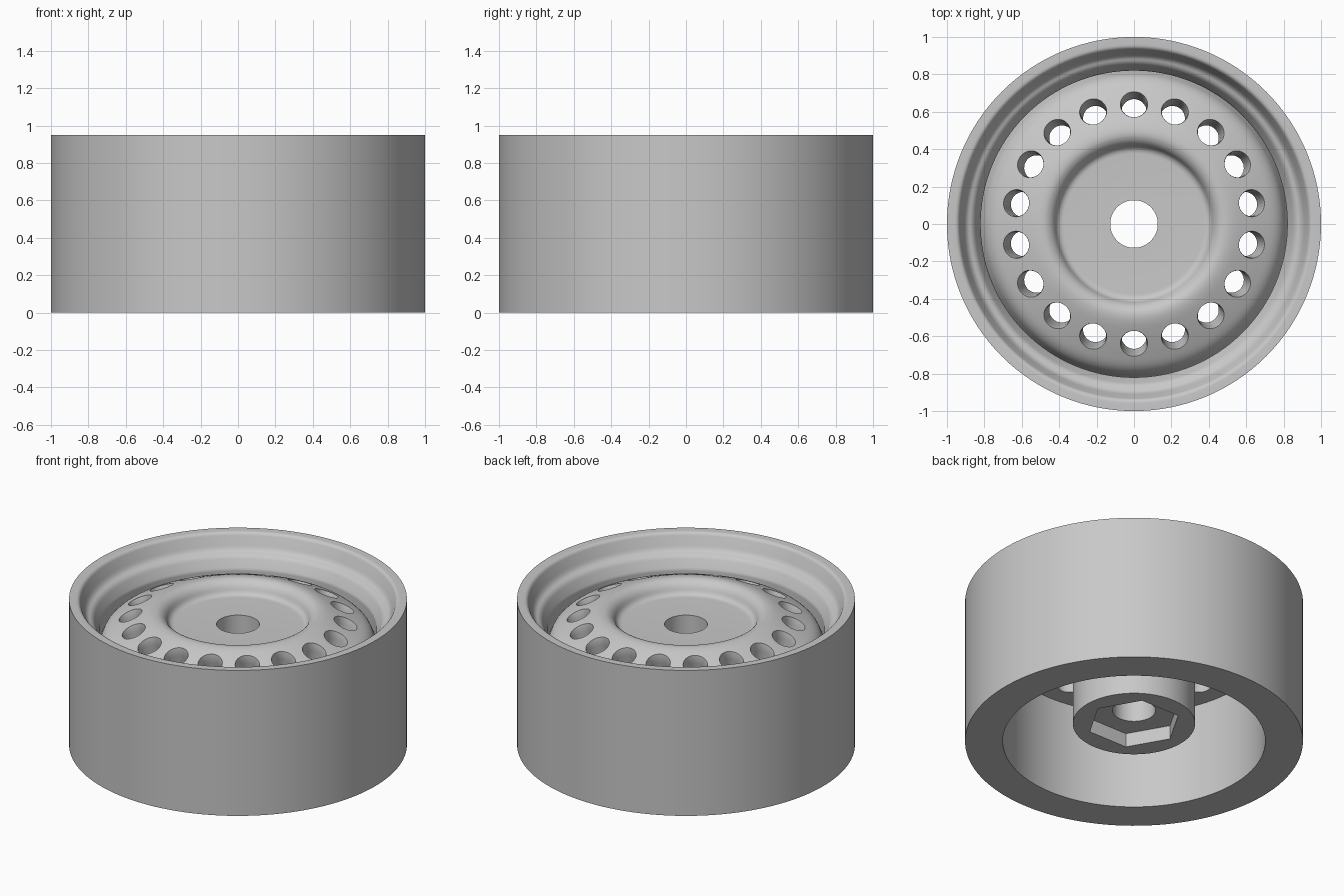
import bpy, bmesh, math
from mathutils import Matrix, Vector

if "Cube" in bpy.data.objects:
    bpy.data.objects.remove(bpy.data.objects["Cube"], do_unlink=True)

metal = bpy.data.materials.new("plain_grey")
metal.use_nodes = True
colour = (0.58, 0.58, 0.58, 1)
metal.diffuse_color = colour
metal.node_tree.nodes["Principled BSDF"].inputs["Base Color"].default_value = colour


def rounded(points, steps=6):
    """Profile of (radius, height, corner size) with softened corners."""
    out = []
    for i, (r, z, size) in enumerate(points):
        p = Vector((r, 0, z))
        if not size:
            out.append(p)
            continue
        ends = []
        for q in (points[i - 1], points[(i + 1) % len(points)]):
            d = Vector((q[0], 0, q[1])) - p
            ends.append(p + d.normalized() * min(size, d.length * 0.49))
        for k in range(steps + 1):
            t = k / steps
            out.append(ends[0] * (1 - t) ** 2 + p * 2 * t * (1 - t) + ends[1] * t ** 2)
    return out


def lathe(bm, points, segments, closed, matrix=Matrix()):
    """Turn a profile round the z axis and place it."""
    verts = [bm.verts.new(p) for p in rounded(points)]
    edges = [bm.edges.new(pair) for pair in zip(verts, verts[1:])]
    if closed:
        edges.append(bm.edges.new((verts[-1], verts[0])))
    before = set(bm.verts) - set(verts)
    bmesh.ops.spin(bm, geom=verts + edges, cent=(0, 0, 0), axis=(0, 0, 1),
                   angle=math.tau, steps=segments)
    new = [v for v in bm.verts if v not in before]
    bmesh.ops.remove_doubles(bm, verts=new, dist=0.0001)
    new = [v for v in bm.verts if v not in before]
    bmesh.ops.transform(bm, matrix=matrix, verts=new)


def finish(bm, name):
    bmesh.ops.recalc_face_normals(bm, faces=bm.faces)
    mesh = bpy.data.meshes.new(name)
    bm.to_mesh(mesh)
    bm.free()
    obj = bpy.data.objects.new(name, mesh)
    bpy.context.collection.objects.link(obj)
    return obj


# Wheel body: hub, barrel, rim lip, bead seat, domed face and dished centre
body = bmesh.new()
lathe(body, [
    (0.127, 0.12, 0), (0.362, 0.12, 0), (0.362, 0.64, 0), (0.777, 0.64, 0),
    (0.777, 0, 0), (1, 0, 0), (1, 0.95, 0),
    (0.94, 0.95, 0.02), (0.9, 0.85, 0.03), (0.86, 0.835, 0.02),
    (0.835, 0.79, 0.03), (0.82, 0.76, 0.01), (0.82, 0.66, 0),
    (0.785, 0.75, 0.06), (0.66, 0.81, 0.06), (0.5, 0.877, 0.07),
    (0.435, 0.855, 0.04), (0.405, 0.786, 0.03), (0.127, 0.786, 0),
], 128, True)
wheel = finish(body, "wheel")
wheel.data.materials.append(metal)

# Ring of eighteen outward-tilted vent holes with softened mouths
cuts = bmesh.new()
tilt = Matrix.Translation((0.64, 0, 0.81)) @ Matrix.Rotation(math.radians(14), 4, "Y")
for k in range(18):
    lathe(cuts, [(0, -0.25, 0), (0.068, -0.25, 0), (0.068, -0.01, 0.03),
                 (0.085, 0.05, 0), (0.085, 0.15, 0), (0, 0.15, 0)], 32, False,
          Matrix.Rotation(math.radians(10 + 20 * k), 4, "Z") @ tilt)

# Hexagonal drive socket under the hub
socket = bmesh.ops.create_cone(cuts, cap_ends=True, segments=6, radius1=0.278,
                               radius2=0.278, depth=0.2,
                               matrix=Matrix.Translation((0, 0, 0.11))
                               @ Matrix.Rotation(math.radians(30), 4, "Z"))
for v in socket["verts"]:
    # put corners on the x axis
    angle = round(math.atan2(v.co.y, v.co.x) / (math.pi / 3) - 0.01) * math.pi / 3
    v.co.x, v.co.y = 0.278 * math.cos(angle), 0.278 * math.sin(angle)
cutter = finish(cuts, "hole_cutter")
cutter.hide_render = True

# Cut the holes and smooth the result
cut = wheel.modifiers.new("holes", "BOOLEAN")
cut.operation = "DIFFERENCE"
cut.solver = "EXACT"
cut.object = cutter
bpy.ops.object.select_all(action="DESELECT")
bpy.context.view_layer.objects.active = wheel
wheel.select_set(True)
bpy.ops.object.modifier_apply(modifier=cut.name)
bpy.data.objects.remove(cutter, do_unlink=True)
wheel.data.materials.clear()
wheel.data.materials.append(metal)
for face in wheel.data.polygons:
    face.material_index = 0
bpy.ops.object.shade_smooth_by_angle(angle=math.radians(35))
